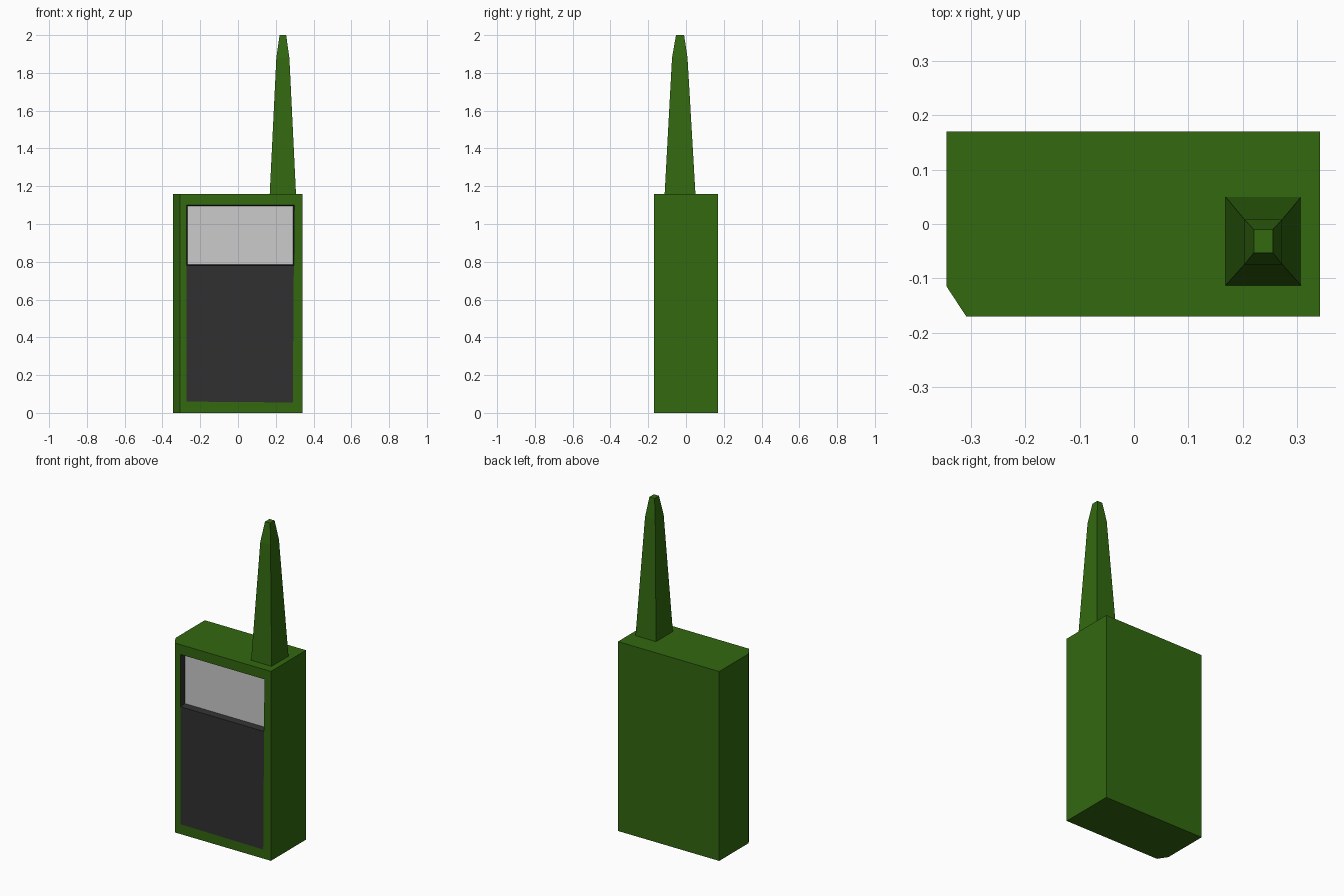
import bpy, bmesh

if "Cube" in bpy.data.objects:
    bpy.data.objects.remove(bpy.data.objects["Cube"])


def material(name, rgb):
    m = bpy.data.materials.new(name)
    m.diffuse_color = (*rgb, 1)
    m.use_nodes = True
    m.node_tree.nodes["Principled BSDF"].inputs["Base Color"].default_value = m.diffuse_color
    return m


def new_object(name, verts, faces, mat=None):
    me = bpy.data.meshes.new(name)
    me.from_pydata(verts, [], faces)
    if mat:
        me.materials.append(mat)
    ob = bpy.data.objects.new(name, me)
    bpy.context.collection.objects.link(ob)
    return ob


def recalc_normals(ob):
    bm = bmesh.new()
    bm.from_mesh(ob.data)
    bmesh.ops.recalc_face_normals(bm, faces=bm.faces)
    bm.to_mesh(ob.data)
    bm.free()


def ring_faces(a, b, n):
    """Quads joining two loops of n points starting at indices a and b."""
    return [(a + i, a + (i + 1) % n, b + (i + 1) % n, b + i) for i in range(n)]


green = material("case_green", (0.032, 0.14, 0.005))
dark = material("dark_plastic", (0.03, 0.03, 0.03))

FRONT, BACK, TOP, DEPTH = -0.17, 0.17, 1.16, 0.038

# Case: rectangular block, one chamfered front corner, window opening in front
outline = [(-0.308, FRONT), (0.342, FRONT), (0.342, BACK), (-0.344, BACK), (-0.344, -0.115)]
window = [(-0.272, 0.06), (0.29, 0.055), (0.298, 1.10), (-0.272, 1.10)]
verts = [(x, y, z) for z in (0, TOP) for x, y in outline]
verts += [(x, FRONT, z) for x, z in window]
faces = ring_faces(0, 5, 5)[1:] + [(4, 3, 2, 1, 0), (5, 6, 7, 8, 9)]
faces += [(0, 1, 11, 10), (1, 6, 12, 11), (6, 5, 13, 12), (5, 0, 10, 13)]
case = new_object("case", verts, faces, green)
recalc_normals(case)

# Keypad panel: flush dark plate in the lower part of the window
mid = [(0.296, 0.78), (-0.272, 0.78)]
new_object("keypad_panel", [(x, FRONT, z) for x, z in window[:2] + mid],
           [(0, 1, 2, 3)], dark)

# Screen surround: dark walls leading in to the recessed screen
rim = [mid[1], mid[0], window[2], window[3]]
inner = [(-0.267, 0.786), (0.291, 0.786), (0.292, 1.095), (-0.267, 1.095)]
new_object("screen_surround",
           [(x, FRONT, z) for x, z in rim] + [(x, FRONT + DEPTH, z) for x, z in inner],
           ring_faces(0, 4, 4), dark)

# Screen
new_object("screen", [(x, FRONT + DEPTH, z) for x, z in inner], [(0, 1, 2, 3)])

# Antenna: four-sided taper with a sharper tip
sections = [(TOP, 0.168, 0.307, -0.113, 0.05),
            (1.88, 0.203, 0.272, -0.074, 0.008),
            (2.0, 0.22, 0.255, -0.053, -0.01)]
verts = [p for z, x0, x1, y0, y1 in sections
         for p in ((x0, y0, z), (x1, y0, z), (x1, y1, z), (x0, y1, z))]
antenna = new_object("antenna", verts,
                     ring_faces(0, 4, 4) + ring_faces(4, 8, 4) + [(8, 9, 10, 11)], green)
